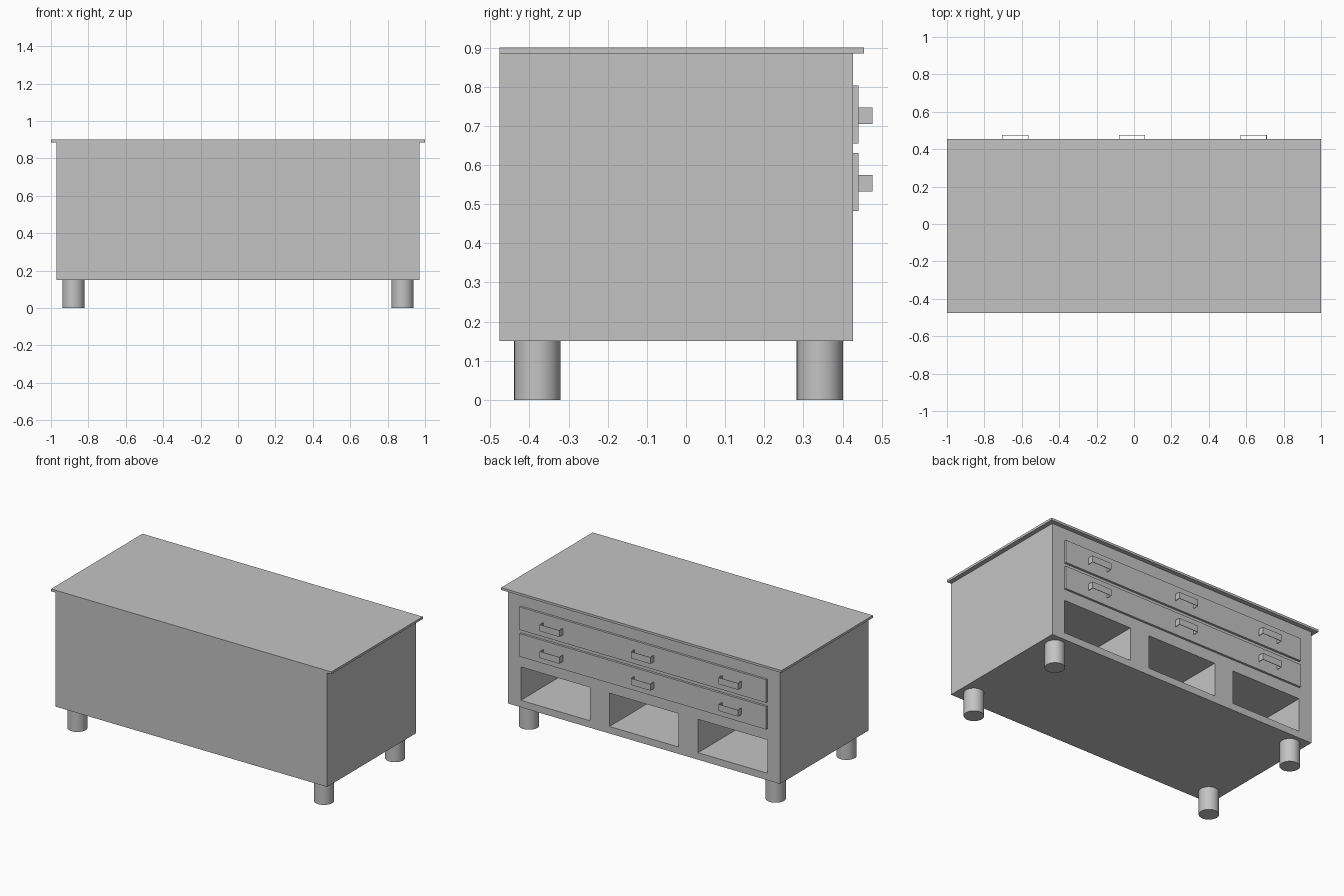
import bpy
import bmesh
from mathutils import Vector

cube = bpy.data.objects.get("Cube")
if cube:
    bpy.data.objects.remove(cube, do_unlink=True)

# Single plain grey finish
grey = bpy.data.materials.new("plain_grey")
grey.use_nodes = True
GREY = (0.55, 0.55, 0.55, 1)
grey.diffuse_color = GREY
grey.node_tree.nodes["Principled BSDF"].inputs["Base Color"].default_value = GREY


def add_object(name, bm):
    mesh = bpy.data.meshes.new(name)
    bm.to_mesh(mesh)
    bm.free()
    mesh.materials.append(grey)
    obj = bpy.data.objects.new(name, mesh)
    bpy.context.collection.objects.link(obj)
    return obj


def box(name, low, high):
    low, high = Vector(low), Vector(high)
    bm = bmesh.new()
    bmesh.ops.create_cube(bm, size=1)
    bmesh.ops.scale(bm, vec=high - low, verts=bm.verts)
    bmesh.ops.translate(bm, vec=(low + high) / 2, verts=bm.verts)
    return add_object(name, bm)


def activate(obj):
    bpy.ops.object.select_all(action='DESELECT')
    obj.select_set(True)
    bpy.context.view_layer.objects.active = obj


FRONT, BACK = -0.477, 0.427
DRAWER_FACE = BACK + 0.014

# Cabinet body with three open cubbies cut into the back
body = box("cabinet_body", (-0.97, FRONT, 0.15), (0.97, BACK, 0.885))
for x in (-0.632, 0, 0.632):
    cutter = box("cubby_cutter", (x - 0.247, FRONT + 0.03, 0.195),
                 (x + 0.247, BACK + 0.1, 0.41))
    cutter.hide_render = True
    cut = body.modifiers.new("cubby", 'BOOLEAN')
    cut.operation = 'DIFFERENCE'
    cut.solver = 'EXACT'
    cut.object = cutter
    activate(body)
    bpy.ops.object.modifier_apply(modifier=cut.name)
    bpy.data.objects.remove(cutter, do_unlink=True)

# Thin top overhanging the sides and the drawer side
box("table_top", (-1, FRONT, 0.885), (1, 0.455, 0.9))


# Pull made from a thin strip bent into a U
def handle(name, x, z):
    path = [(x - 0.07, DRAWER_FACE), (x - 0.07, 0.477),
            (x + 0.07, 0.477), (x + 0.07, DRAWER_FACE)]
    bm = bmesh.new()
    lower, upper = [[bm.verts.new((px, py, h)) for px, py in path]
                    for h in (z - 0.021, z + 0.021)]
    for i in range(3):
        bm.faces.new((lower[i + 1], lower[i], upper[i], upper[i + 1]))
    obj = add_object(name, bm)
    strip = obj.modifiers.new("thickness", 'SOLIDIFY')
    strip.thickness = 0.003
    strip.offset = -1
    strip.use_even_offset = True


# Two wide drawers with three pulls each
for level, z in (("lower", 0.5565), ("upper", 0.729)):
    box(level + "_drawer", (-0.88, BACK, z - 0.074), (0.88, DRAWER_FACE, z + 0.074))
    for side, x in (("right", -0.635), ("middle", -0.01), ("left", 0.64)):
        handle(f"{level}_{side}_handle", x, z - 0.003)

# Four round legs
for end, y in (("front", -0.38), ("back", 0.342)):
    for side, x in (("right", -0.88), ("left", 0.88)):
        bm = bmesh.new()
        bmesh.ops.create_cone(bm, cap_ends=True, segments=48, radius1=0.059,
                              radius2=0.059, depth=0.15)
        bmesh.ops.translate(bm, vec=(x, y, 0.075), verts=bm.verts)
        activate(add_object(f"{end}_{side}_leg", bm))
        bpy.ops.object.shade_smooth_by_angle()
